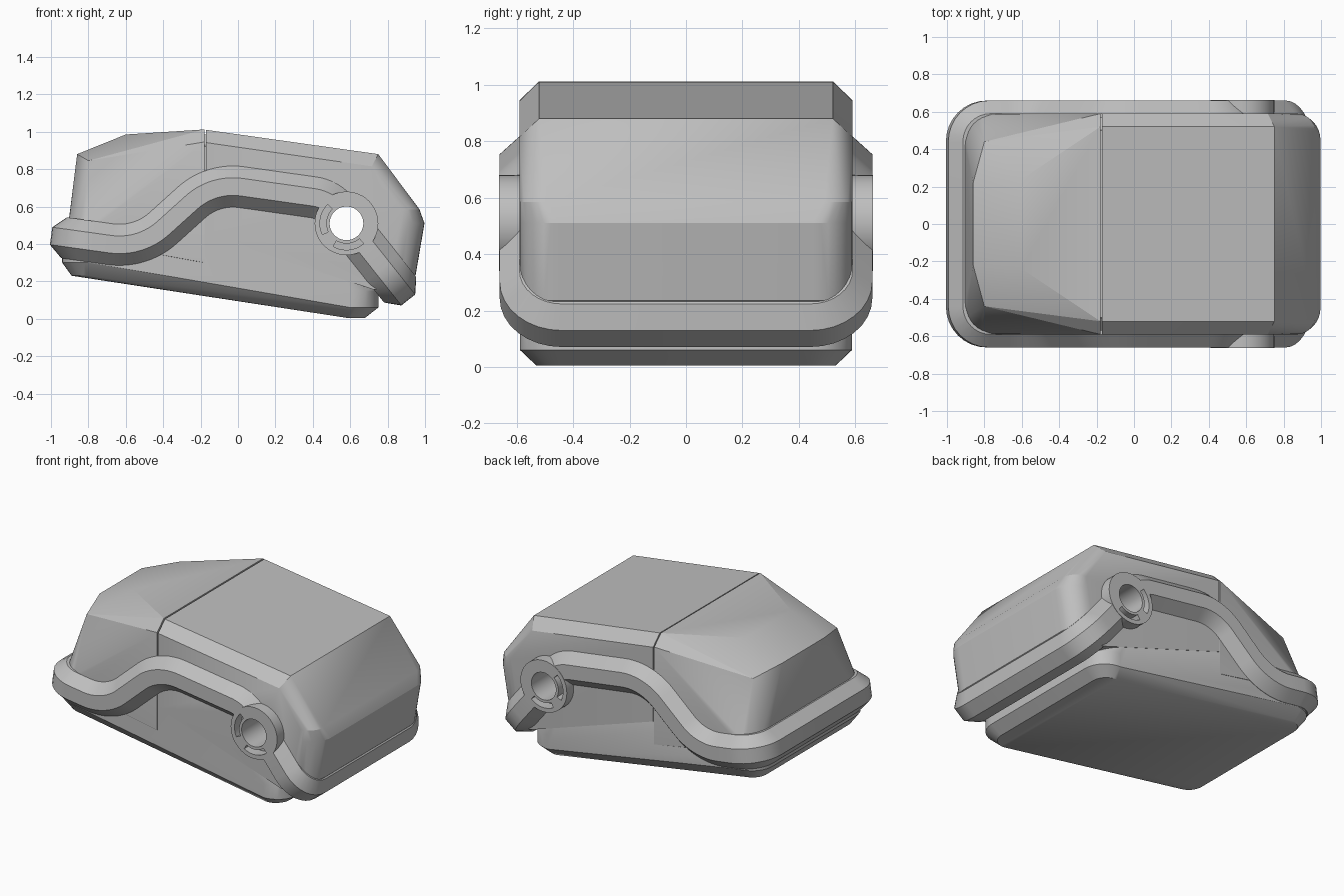
import bpy, bmesh, math
from mathutils import Vector

if "Cube" in bpy.data.objects:
    bpy.data.objects.remove(bpy.data.objects["Cube"])

GREY = (0.52, 0.52, 0.52, 1)
mat = bpy.data.materials.new("plain grey")
mat.use_nodes = True
mat.diffuse_color = GREY
mat.node_tree.nodes["Principled BSDF"].inputs["Base Color"].default_value = GREY

HALF = 0.59            # half width of the body
PIVOT = (0.58, 0.51)   # x, z of the side bore


def finish(name, bm):
    bmesh.ops.recalc_face_normals(bm, faces=bm.faces)
    mesh = bpy.data.meshes.new(name)
    bm.to_mesh(mesh)
    bm.free()
    mesh.materials.append(mat)
    obj = bpy.data.objects.new(name, mesh)
    bpy.context.collection.objects.link(obj)
    return obj


def hull(name, points):
    """Closed faceted solid around points mirrored across y."""
    bm = bmesh.new()
    for x, y, z in points:
        for side in (1, -1):
            bm.verts.new((x, side * y, z))
    res = bmesh.ops.convex_hull(bm, input=bm.verts)
    unused = set(res["geom_interior"] + res["geom_unused"])
    bmesh.ops.delete(bm, geom=[v for v in unused if isinstance(v, bmesh.types.BMVert)],
                     context='VERTS')
    bmesh.ops.dissolve_limit(bm, angle_limit=0.01, verts=bm.verts, edges=bm.edges)
    return finish(name, bm)


def corner(x, z, width, r, end=1):
    """Rounded plan corner at one end of the body."""
    arc = [math.pi / 2 * i / 8 for i in range(9)]
    return [(x + end * r * (math.cos(a) - 1), width + r * (math.sin(a) - 1), z) for a in arc]


def arc_block(name, r0, r1, a0, a1, y0, y1, steps=16):
    """Ring sector around the pivot, running along y; r0 = 0 gives a full cylinder."""
    arc = [math.radians(a0 + (a1 - a0) * i / steps) for i in range(steps + 1)]
    if r0 == 0:
        loop = [(r1, a) for a in arc[:-1]]
    else:
        loop = [(r1, a) for a in arc] + [(r0, a) for a in reversed(arc)]
    bm = bmesh.new()
    rings = [[bm.verts.new((PIVOT[0] + r * math.cos(a), y, PIVOT[1] + r * math.sin(a)))
              for r, a in loop] for y in (y0, y1)]
    for ring in rings:
        bm.faces.new(ring)
    for i in range(len(loop)):
        j = (i + 1) % len(loop)
        bm.faces.new((rings[0][i], rings[0][j], rings[1][j], rings[1][i]))
    return finish(name, bm)


def cut(obj, cutter):
    cutter.hide_render = True
    mod = obj.modifiers.new("cut", 'BOOLEAN')
    mod.operation = 'DIFFERENCE'
    mod.solver = 'EXACT'
    mod.object = cutter
    bpy.context.view_layer.objects.active = obj
    bpy.ops.object.modifier_apply(modifier=mod.name)


# Rear shell: chamfered roof, sloping back, rounded rear corners
rear = [(-0.172, 0.52, 1.01), (0.75, 0.52, 0.88),
        (-0.172, HALF, 0.942), (0.715, HALF, 0.815), (-0.172, HALF, 0.45)]
for x, z, r in ((0.97, 0.585, 0.1), (0.997, 0.51, 0.14), (0.95, 0.235, 0.14), (0.867, 0.155, 0.14)):
    rear += corner(x, z, HALF, r)
rear_shell = hull("rear_shell", rear)

# Front shell: faceted nose
nose = [(-0.18, 0.52, 1.012), (-0.18, HALF, 0.945), (-0.18, HALF, 0.3),
        (-0.6, 0.24, 0.985), (-0.86, 0.22, 0.88), (-0.8, 0.44, 0.845)]
for z in (0.5, 0.41):
    nose += corner(-0.908, z, HALF, 0.15, -1)
front_shell = hull("front_shell", nose)

# Core closing the thin seam between the shells
seam_core = hull("seam_core", [(x, y, z) for x in (-0.22, -0.12)
                               for y, z in ((0.5, 0.985), (0.57, 0.92), (0.57, 0.4))])

# Lower tub with chamfered, tilted base
tub_points = [(-0.05, 0.588, 0.65), (0.45, 0.588, 0.5)]
for x, z, w, r, end in ((-0.89, 0.23, 0.53, 0.1, -1), (-0.94, 0.3, 0.588, 0.15, -1),
                        (-0.94, 0.37, 0.588, 0.15, -1), (0.68, 0.005, 0.53, 0.1, 1),
                        (0.75, 0.06, 0.588, 0.15, 1), (0.75, 0.15, 0.588, 0.15, 1)):
    tub_points += corner(x, z, w, r, end)
tub = hull("lower_tub", tub_points)


# Trim band: side curve with filleted bends
def fillet(points, radii):
    path = [points[0]]
    for a, b, c, r in zip(points, points[1:], points[2:], radii):
        u, v = (a - b).normalized(), (c - b).normalized()
        half = u.angle(v) / 2
        centre = b + (u + v).normalized() * r / math.sin(half)
        start = b + u * r / math.tan(half) - centre
        stop = b + v * r / math.tan(half) - centre
        path += [centre + (start.lerp(stop, i / 12)).normalized() * r for i in range(13)]
    return path + [points[-1]]


curve = fillet([Vector(p) for p in ((-0.93, 0.433), (-0.521, 0.376), (-0.134, 0.725),
                                    (0.483, 0.638), (0.867, 0.155))], (0.35, 0.33, 0.2))
dirs = [(b - a).normalized() for a, b in zip(curve, curve[1:])]
tangents = [dirs[0]] + [(a + b).normalized() for a, b in zip(dirs, dirs[1:])] + [dirs[-1]]
lengths = [0.0]
for a, b in zip(curve, curve[1:]):
    lengths.append(lengths[-1] + (b - a).length)
TOTAL = lengths[-1]


def on_curve(s, y, h):
    """Map distance along the curve, side offset and height to space."""
    i = max([k for k in range(len(dirs)) if lengths[k] <= s], default=0)
    f = (s - lengths[i]) / (lengths[i + 1] - lengths[i])
    p = curve[i] + (curve[i + 1] - curve[i]) * f
    t = tangents[i].lerp(tangents[i + 1], min(max(f, 0), 1)).normalized()
    return (p.x - t.y * h, y, p.y + t.x * h)


def outline(offset):
    """Rounded rectangle in unrolled space; same point count at every offset."""
    r = 0.15
    half = [(s, HALF + offset) for s in lengths if r < s < TOTAL - r]
    arc = [math.pi / 2 * i / 8 for i in range(9)]
    rad = r + offset
    start = [(r - rad * math.cos(a), HALF - r + rad * math.sin(a)) for a in arc]
    stop = [(TOTAL - r + rad * math.sin(a), HALF - r + rad * math.cos(a)) for a in arc]
    near = start + half + stop
    return near + [(s, -y) for s, y in reversed(near)]


bm = bmesh.new()
section = ((-0.06, -0.11), (0, -0.11), (0.07, -0.047), (0.07, 0.047), (0, 0.11), (-0.06, 0.11))
loops = [[bm.verts.new(on_curve(s, y, h)) for s, y in outline(o)] for o, h in section]
for k, low in enumerate(loops):
    high = loops[(k + 1) % len(loops)]
    for i in range(len(low)):
        j = (i + 1) % len(low)
        bm.faces.new((low[i], low[j], high[j], high[i]))
band = finish("trim_band", bm)

# Pivot rings with two curved slots each, set into the band
seat = arc_block("seat_cutter", 0, 0.169, 0, 360, -0.8, 0.8, 48)
bore = arc_block("bore_cutter", 0, 0.09, 0, 360, -0.9, 0.9, 48)
slots = [arc_block("slot_cutter", 0.108, 0.142, a0, a1, -0.8, 0.8)
         for a0, a1 in ((135, 205), (240, 310))]
rings = []
for name, side in (("right_pivot_ring", -1), ("left_pivot_ring", 1)):
    ring = arc_block(name, 0, 0.17, 0, 360, side * 0.58, side * 0.662, 48)
    for slot in slots:
        cut(ring, slot)
    rings.append(ring)

cut(band, seat)
for obj in [rear_shell, tub] + rings:
    cut(obj, bore)
for helper in [seat, bore] + slots:
    bpy.data.objects.remove(helper)

# Smooth the rounded corners, keep the facets crisp
for obj in (rear_shell, front_shell, tub, band, *rings):
    bpy.ops.object.select_all(action='DESELECT')
    obj.select_set(True)
    bpy.context.view_layer.objects.active = obj
    bpy.ops.object.shade_smooth_by_angle(angle=math.radians(20))
